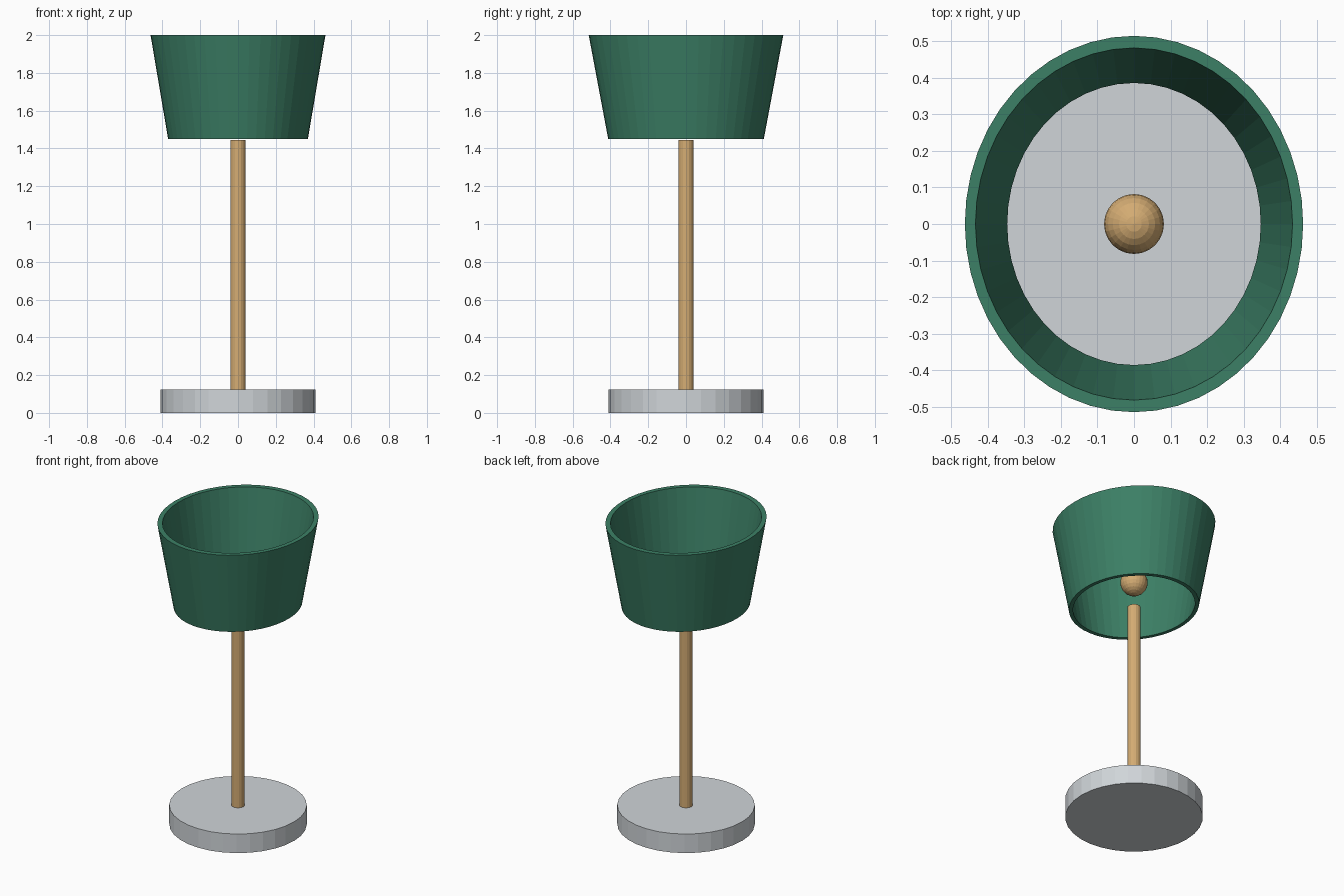
import bpy, bmesh, math

if "Cube" in bpy.data.objects:
    bpy.data.objects.remove(bpy.data.objects["Cube"])


def material(name, rgb):
    """Flat colour from 0-255 sRGB values."""
    def lin(c):
        c /= 255
        return c / 12.92 if c <= 0.04045 else ((c + 0.055) / 1.055) ** 2.4
    mat = bpy.data.materials.new(name)
    mat.diffuse_color = (*[lin(c) for c in rgb], 1)
    mat.use_nodes = True
    mat.node_tree.nodes["Principled BSDF"].inputs["Base Color"].default_value = mat.diffuse_color
    return mat


GREEN = material("shade green", (60, 128, 102))
GREY = material("base grey", (208, 213, 217))
WOOD = material("warm wood", (212, 172, 115))


def cylinder(name, radius, z0, z1, sides, mat):
    bpy.ops.mesh.primitive_cylinder_add(vertices=sides, radius=radius, depth=z1 - z0,
                                        location=(0, 0, (z0 + z1) / 2))
    obj = bpy.context.object
    obj.name = name
    obj.data.materials.append(mat)
    return obj


def oval_tube(name, profile, sides, mat):
    """Closed loop of (x radius, y radius, z) swept around the z axis."""
    bm = bmesh.new()
    rings = []
    for rx, ry, z in profile:
        angles = [2 * math.pi * i / sides for i in range(sides)]
        rings.append([bm.verts.new((rx * math.cos(a), ry * math.sin(a), z)) for a in angles])
    for k, ring in enumerate(rings):
        above = rings[(k + 1) % len(rings)]
        for i in range(sides):
            j = (i + 1) % sides
            bm.faces.new((ring[i], ring[j], above[j], above[i]))
    bmesh.ops.recalc_face_normals(bm, faces=bm.faces)
    mesh = bpy.data.meshes.new(name)
    bm.to_mesh(mesh)
    bm.free()
    mesh.materials.append(mat)
    obj = bpy.data.objects.new(name, mesh)
    bpy.context.collection.objects.link(obj)
    return obj


# Round base and thin pole
cylinder("base", 0.41, 0, 0.125, 32, GREY)
cylinder("pole", 0.04, 0.125, 1.445, 16, WOOD)

# Ball bulb floating inside the shade
bpy.ops.mesh.primitive_uv_sphere_add(segments=24, ring_count=12, radius=0.082,
                                     location=(0, 0, 1.615))
bulb = bpy.context.object
bulb.name = "bulb"
bulb.data.materials.append(WOOD)

# Open oval shade: outer wall up, inner wall down
oval_tube("shade", [(0.37, 0.412, 1.45), (0.463, 0.515, 2.0),
                    (0.434, 0.482, 2.0), (0.347, 0.386, 1.45)], 48, GREEN)
